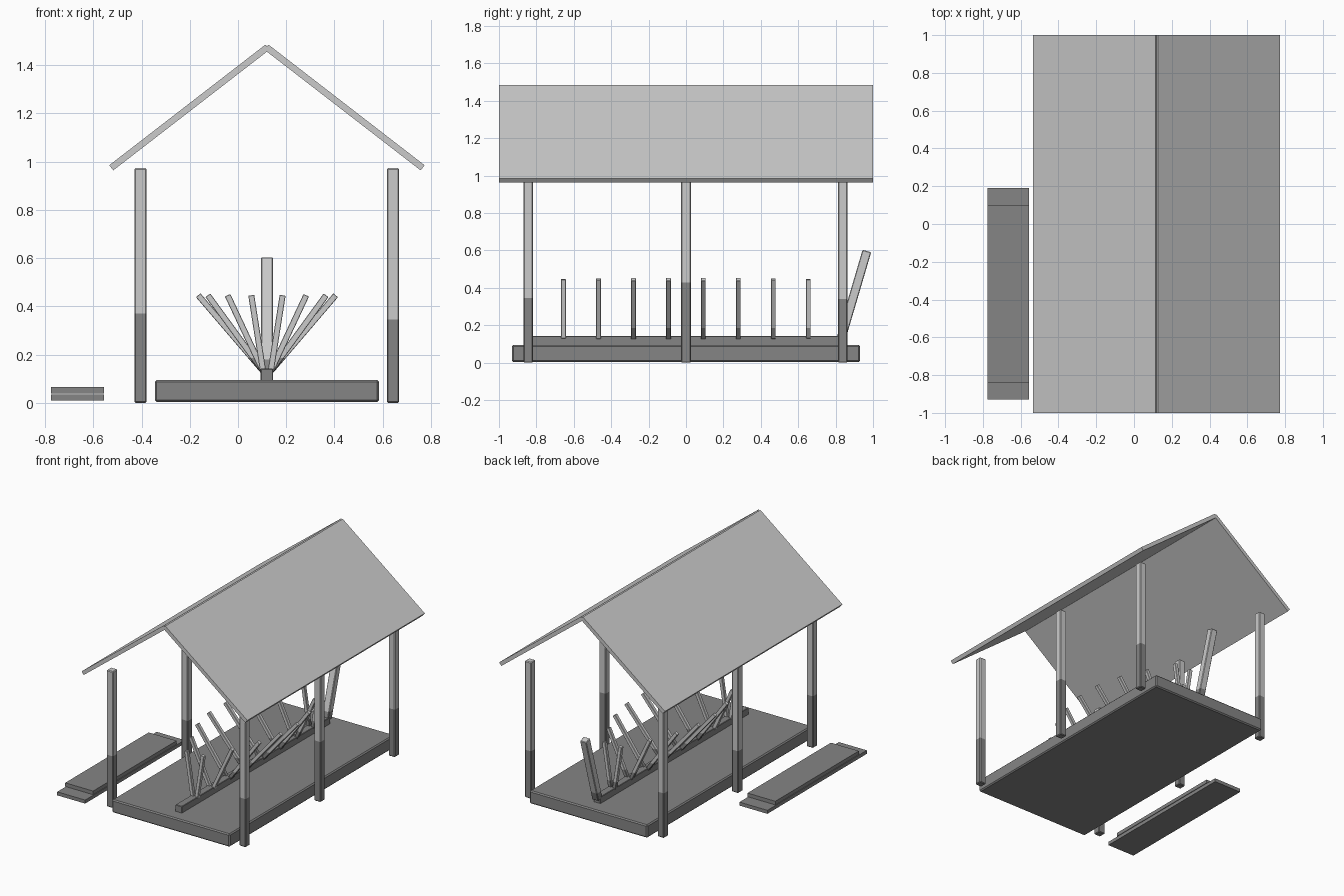
import bpy, bmesh, math
from mathutils import Matrix, Vector

if "Cube" in bpy.data.objects:
    bpy.data.objects.remove(bpy.data.objects["Cube"])


def material(name, value):
    m = bpy.data.materials.new(name)
    m.diffuse_color = (value, value, value, 1)
    m.use_nodes = True
    m.node_tree.nodes["Principled BSDF"].inputs["Base Color"].default_value = m.diffuse_color
    return m


LIGHT = material("light_grey", 0.6)
DARK = material("dark_grey", 0.235)


def beam(name, base, tip, width, depth, bevel=0.0, split=None, mat=LIGHT):
    """Box along base->tip; faces below the split height become dark."""
    base, tip = Vector(base), Vector(tip)
    axis = (tip - base).normalized()
    # local y stays close to world y
    side = Vector((0, 1, 0)).cross(axis).normalized()
    rot = Matrix((side, axis.cross(side), axis)).transposed().to_4x4()
    bm = bmesh.new()
    bmesh.ops.create_cube(bm, size=1)
    bmesh.ops.scale(bm, verts=bm.verts, vec=(width, depth, (tip - base).length))
    if bevel:
        bmesh.ops.bevel(bm, geom=bm.edges[:], offset=bevel, segments=1, affect='EDGES')
    bmesh.ops.transform(bm, matrix=Matrix.Translation((base + tip) / 2) @ rot, verts=bm.verts)
    if split is not None:
        bmesh.ops.bisect_plane(bm, geom=bm.verts[:] + bm.edges[:] + bm.faces[:],
                               plane_co=(0, 0, split), plane_no=(0, 0, 1))
    bmesh.ops.recalc_face_normals(bm, faces=bm.faces)
    for f in bm.faces:
        f.material_index = int(split is not None and f.calc_center_median().z < split)
    me = bpy.data.meshes.new(name)
    bm.to_mesh(me)
    bm.free()
    me.materials.append(mat)
    me.materials.append(DARK)
    ob = bpy.data.objects.new(name, me)
    bpy.context.collection.objects.link(ob)
    return ob


def box(name, x, y, z, bevel=0.0, mat=DARK):
    cx, cy = sum(x) / 2, sum(y) / 2
    return beam(name, (cx, cy, z[0]), (cx, cy, z[1]), x[1] - x[0], y[1] - y[0], bevel, mat=mat)


CX = 0.12  # centre line of the shelter

# Floor platform and keel timber
box("platform", (-0.345, 0.585), (-0.93, 0.93), (0.003, 0.095), 0.008)
box("keel", (CX - 0.026, CX + 0.026), (-0.84, 0.83), (0.09, 0.142), 0.003)

# Posts, each with its own dark lower portion
for x, splits in ((-0.404, (0.37, 0.30, 0.32)), (0.643, (0.345, 0.43, 0.34))):
    for y, s in zip((-0.843, 0.0, 0.838), splits):
        beam("post", (x, y, 0.0), (x, y, 0.973), 0.051, 0.051, 0.005, s)

# Two roof slopes meeting at the ridge
for s, name in ((-1, "roof_left"), (1, "roof_right")):
    beam(name, (CX + s * 0.6455, 0, 0.9745), (CX - s * 0.002, 0, 1.4745), 0.027, 2.0)

# Ribs: widest at the middle, steepest at the ends
reach = (0.285, 0.245, 0.163, 0.065)
for i in range(8):
    y = -0.655 + i * 0.187
    dx = reach[abs(2 * i - 7) // 2]
    for s in (-1, 1):
        beam("rib", (CX + s * 0.016, y, 0.132), (CX + s * dx, y, 0.446), 0.025, 0.025,
             0.002, None if i < 2 else 0.185)

# Leaning stem post at the back of the keel
beam("stem", (CX, 0.828, 0.125), (CX, 0.967, 0.597), 0.05, 0.048, 0.004, 0.18)

# Stacked planks beside the shelter
box("lower_plank", (-0.775, -0.555), (-0.93, 0.19), (0.01, 0.035))
box("upper_plank", (-0.775, -0.555), (-0.84, 0.10), (0.039, 0.065))
